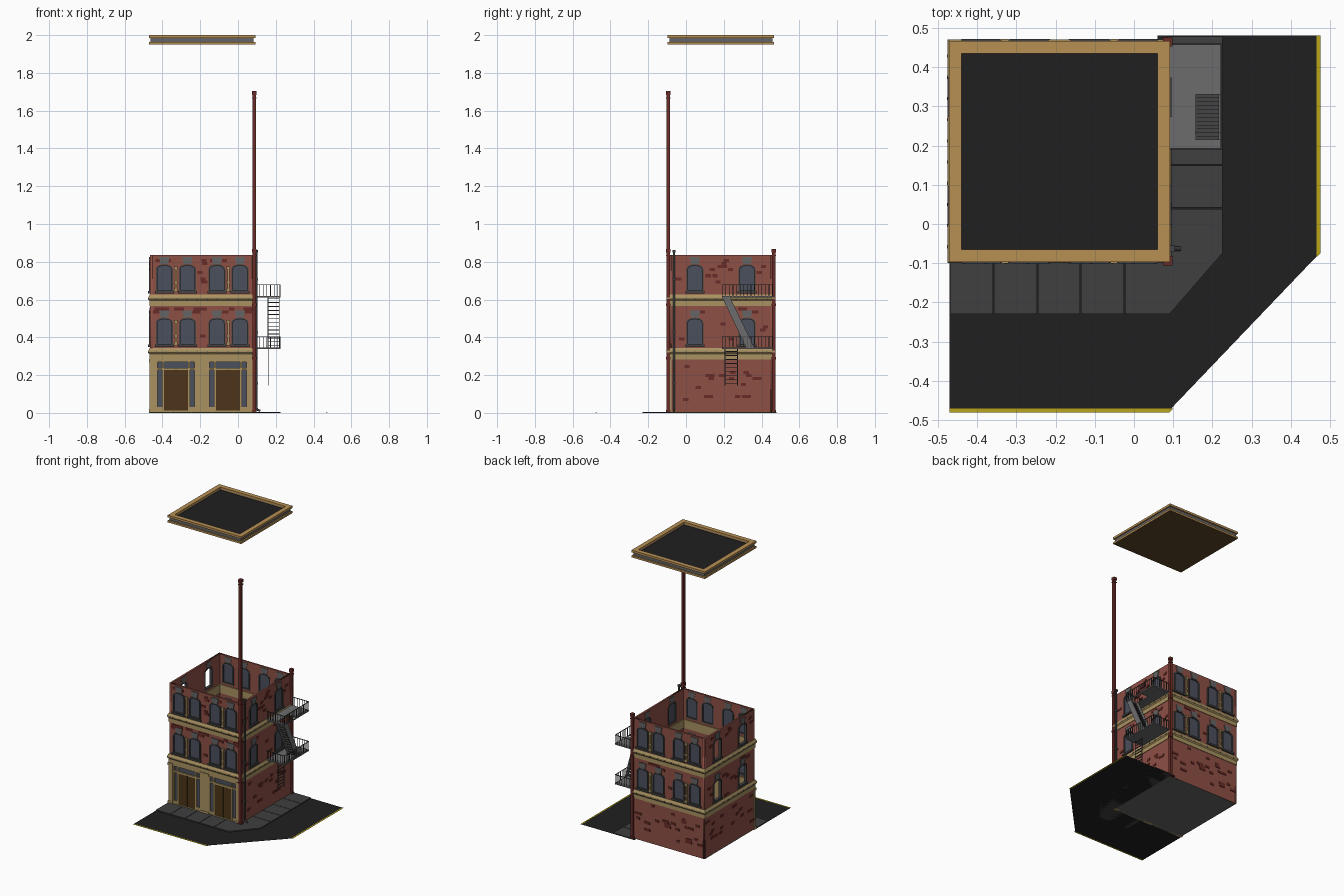
import bpy, bmesh, math, random
from mathutils import Matrix, Vector

if "Cube" in bpy.data.objects:
    bpy.data.objects.remove(bpy.data.objects["Cube"])

random.seed(4)
COL = dict(brick=(.27, .08, .06), red=(.14, .025, .02), tan=(.40, .29, .12), gold=(.48, .28, .09),
           glass=(.07, .08, .11), door=(.075, .035, .01), dark=(.014, .014, .014), walk=(.05, .05, .05),
           iron=(.06, .06, .06), steel=(.15, .15, .15), stone=(.13, .13, .13), yellow=(.5, .38, .01),
           under=(.11, .06, .02))
mats, parts = {}, {}
I = Matrix.Identity(4)
CX, CY, H = -.19, .185, .275          # building centre and half width


def mat(c):
    if c not in mats:
        mats[c] = bpy.data.materials.new(c)
        mats[c].diffuse_color = (*COL[c], 1)
    return mats[c]


def part(name, c):
    if name not in parts:
        parts[name] = (bmesh.new(), c)
    return parts[name][0]


def box(name, c, x0, x1, y0, y1, z0, z1, M=I):
    T = M @ Matrix.Translation(((x0+x1)/2, (y0+y1)/2, (z0+z1)/2)) @ Matrix.Diagonal((x1-x0, y1-y0, z1-z0, 1))
    bmesh.ops.create_cube(part(name, c), size=1, matrix=T)


def loft(name, c, loops, M=I, closed=False, caps=True):
    # joins successive loops of points with quads
    bm = part(name, c)
    L = [[bm.verts.new(M @ Vector(p)) for p in l] for l in loops]
    n = len(L[0])
    for k in range(len(L) if closed else len(L)-1):
        a, b = L[k], L[(k+1) % len(L)]
        for i in range(n):
            bm.faces.new((a[i], a[(i+1) % n], b[(i+1) % n], b[i]))
    if caps and not closed:
        bm.faces.new(L[0])
        bm.faces.new(L[-1])


def ring(name, c, prof):
    # square moulding around the building, profile of (half width, z)
    loft(name, c, [[(CX+s*h, CY+t*h, z) for s, t in ((-1, -1), (1, -1), (1, 1), (-1, 1))] for h, z in prof], closed=True)


def slab(name, c, pts, z0, z1):
    loft(name, c, [[(x, y, z) for x, y in pts] for z in (z0, z1)])


def arch(u, z, inset=0):
    # outline of a window with a shallow arched head
    w, b, s, t = .045-inset, z+inset, z+.118, z+.147-inset
    pts = [(u-w, b), (u+w, b)]
    return pts + [(u+w*math.cos(a), s+(t-s)*math.sin(a)**.8) for a in [math.pi*i/8 for i in range(9)]]


def flat(pts, y):
    return [(x, y, z) for x, z in pts]


def wall(name, z0, holes, M):
    cu = bpy.data.curves.new(name, 'CURVE')
    cu.dimensions, cu.fill_mode, cu.extrude = '2D', 'BOTH', .006
    for pts in [[(-H, z0), (H, z0), (H, .835), (-H, .835)]] + holes:
        sp = cu.splines.new('POLY')
        sp.points.add(len(pts)-1)
        sp.use_cyclic_u = True
        for p, q in zip(sp.points, pts):
            p.co = (*q, 0, 1)
    tmp = bpy.data.objects.new(name, cu)
    me = bpy.data.meshes.new_from_object(tmp)
    bpy.data.objects.remove(tmp)
    me.transform(M @ Matrix.Translation((0, .006, 0)) @ Matrix.Rotation(math.pi/2, 4, 'X'))
    me.materials.clear()
    me.materials.append(mat('brick'))
    bpy.context.collection.objects.link(bpy.data.objects.new(name, me))


# Four walls with windows, sills, keystones, small columns and odd bricks
FLOORS = (.357, .640)
for side, ang in (('front', 0), ('right', 90), ('back', 180), ('left', -90)):
    M = Matrix.Translation((CX, CY, 0)) @ Matrix.Rotation(math.radians(ang), 4, 'Z') @ Matrix.Translation((0, -H, 0))
    wide = side in ('front', 'back')
    us = (-.2, -.078, .078, .2) if wide else (-.138, .138)
    wins = [(u, z) for u in us for z in FLOORS]
    low = .285 if side == 'front' else 0
    wall(side + '_wall', low, [arch(u, z, .003) for u, z in wins], M)
    for u, z in wins:
        o, i = arch(u, z), arch(u, z, .008)
        loft(side+'_window_frames', 'iron', [flat(o, -.006), flat(i, -.006), flat(i, .014), flat(o, .014)], M, True)
        if side != 'left':
            loft(side+'_window_glass', 'glass', [flat(i, .003), flat(i, .006)], M)
        box(side+'_window_sills', 'iron', u-.05, u+.05, -.011, .012, z-.008, z+.004, M)
        key = [(u-.02, z+.147), (u+.02, z+.147), (u+.028, z+.185), (u-.028, z+.185)]
        loft(side+'_keystones', 'stone', [flat(key, -.006), flat(key, .014)], M)
    if wide:
        for u in (-.139, .139):
            for z in FLOORS:
                box(side+'_columns', 'tan', u-.005, u+.005, -.009, 0, z, z+.135, M)
                for a, b in ((0, .018), (.045, .055), (.118, .135)):
                    box(side+'_columns', 'tan', u-.009, u+.009, -.011, 0, z+a, z+b, M)
    placed = 0
    while placed < 34:
        w, u, z = random.choice((.014, .014, .024)), random.uniform(-.25, .25), .016*random.randint(1, 50)+.006
        clash = any(abs(u-a) < .048+w and -.03 < z-b < .165 for a, b in wins)
        if clash or z < low+.06 or .265 < z < .35 or .55 < z < .635:
            continue
        box(side+'_accent_bricks', 'red', u-w, u+w, -.004, .001, z-.008, z+.008, M)
        placed += 1
    # studs on the floor bands
    for z in (.322, .605):
        for k in range(10):
            u = -.243+k*.054
            box('band_studs', 'stone', u-.004, u+.004, -.012, 0, z-.004, z+.004, M)

# Floor bands
for z in (.283, .566):
    ring('floor_band', 'tan', [(H-.018, z), (H+.004, z), (H+.004, z+.028), (H+.010, z+.036), (H+.010, z+.046),
                               (H+.003, z+.060), (H-.018, z+.060)])

# Shop front
for a, b in ((-.278, -.245), (-.03, .03), (.245, .278)):
    box('shop_pilasters', 'tan', a, b, -.006, .014, 0, .285, M0 := Matrix.Translation((CX, CY-H, 0)))
    box('shop_pilasters', 'tan', a-.003, b+.003, -.009, .014, 0, .02, M0)
    box('shop_pilasters', 'tan', a-.003, b+.003, -.009, .014, .268, .285, M0)
for c in (-.1375, .1375):
    box('shop_glass', 'glass', c-.108, c+.108, .004, .008, .01, .28, M0)
    box('shop_doors', 'door', c-.064, c+.064, -.001, .004, .012, .23, M0)
    box('shop_door_stile', 'door', c-.003, c+.003, -.004, .004, .012, .23, M0)
    for z0, z1 in ((0, .012), (.226, .238), (.270, .286)):
        box('shop_frames', 'tan', c-.108, c+.108, -.004, .01, z0, z1, M0)
    for s in (-1, 1):
        for d in (.069, .103):
            box('shop_frames', 'tan', c+s*d-.005, c+s*d+.005, -.004, .01, 0, .275, M0)
        box('shop_frames', 'tan', c+s*.086-.016, c+s*.086+.016, -.002, .01, .01, .03, M0)
box('ground_floor', 'stone', CX-H, CX+H, CY-H, CY+H, 0, .006)

# Corner pilasters, the front one with a second length stacked above
for y, z in ((-.094, 0), (-.094, .835), (.464, 0)):
    x = .086
    box('corner_pilasters', 'red', x-.009, x+.009, y-.009, y+.009, z, z+.85)
    for a, b in ((0, .015), (.283, .297), (.566, .58), (.83, .836), (.848, .868)):
        if z == 0 or a > .8:
            box('corner_pilasters', 'red', x-.012, x+.012, y-.012, y+.012, z+a, z+b)

# Floating roof with cornice
for z0, z1 in ((1.95, 1.963), (1.985, 2.0)):
    ring('roof_cornice', 'gold', [(.25, z0), (.282, z0), (.282, z1), (.25, z1)])
ring('roof_frieze', 'stone', [(.251, 1.963), (.273, 1.963), (.273, 1.985), (.251, 1.985)])
box('roof_underside', 'under', CX-.279, CX+.279, CY-.279, CY+.279, 1.9495, 1.954)
box('roof_deck', 'dark', CX-.254, CX+.254, CY-.254, CY+.254, 1.955, 1.98)

# Road, kerb lines and pavement slabs
bm = part('road', 'dark')
bm.faces.new([bm.verts.new((x, y, 0)) for x, y in ((-.47, -.47), (.095, -.47), (.465, -.083), (.465, .48), (.06, .48),
                                                  (.06, -.1), (-.47, -.1))])
slab('road_lines', 'yellow', [(-.47, -.48), (.09, -.48), (.1, -.47), (-.47, -.47)], 0, .001)
slab('road_lines', 'yellow', [(.465, -.085), (.475, -.075), (.475, .48), (.465, .48)], 0, .001)
g = .0015
xs = (-.47, -.358, -.246, -.136, -.024)
for a, b in zip(xs, xs[1:]):
    slab('pavement', 'walk', [(a+g, -.23), (b-g, -.23), (b-g, -.09), (a+g, -.09)], 0, .006)
slab('pavement', 'walk', [(-.024+g, -.23), (.09, -.23), (.225, -.075), (.225, .04-g), (.085, .04-g), (.085, -.09),
                          (-.024+g, -.09)], 0, .006)
ys = (.04, .15, .26, .37, .48)
for a, b in zip(ys, ys[1:]):
    slab('pavement', 'walk', [(.085, a+g), (.225, a+g), (.225, b-g), (.085, b-g)], 0, .006)

# Drain pipe
cu = bpy.data.curves.new('drain_pipe', 'CURVE')
cu.dimensions, cu.bevel_depth, cu.bevel_resolution, cu.use_fill_caps = '3D', .006, 2, True
path = [(.097, -.063, .86), (.097, -.063, .03), (.101, -.063, .018), (.118, -.063, .01)]
sp = cu.splines.new('POLY')
sp.points.add(len(path)-1)
for p, q in zip(sp.points, path):
    p.co = (*q, 1)
cu.materials.append(mat('iron'))
bpy.context.collection.objects.link(bpy.data.objects.new('drain_pipe', cu))
for z in (.15, .42, .70, .85):
    box('pipe_brackets', 'iron', .085, .105, -.071, -.055, z, z+.012)

# Fire escape platforms, the upper one with a stair opening
X0, X1, Y0, Y1 = .086, .224, .19, .46
box('lower_platform', 'steel', X0, X1, Y0, Y1, .337, .345)
for a, b, c, d in ((X0, .157, Y0, Y1), (.157, X1, .33, Y1), (.157, X1, Y0, .215), (.22, X1, .215, .33)):
    box('upper_platform', 'steel', a, b, c, d, .612, .620)

# Railings
t = .0017
for z in (.345, .62):
    for h in (.03, .06):
        if h > .05:
            box('railings', 'iron', X1-2*t, X1, Y0, Y1, z+h-.004, z+h)
            for y in (Y0, Y1-2*t):
                box('railings', 'iron', X0, X1, y, y+2*t, z+h-.004, z+h)
    for k in range(15):
        y = Y0+t+k*(Y1-Y0-2*t)/14
        box('railings', 'iron', X1-2*t, X1, y-t, y+t, z, z+.06)
    for k in range(7):
        x = X0+.01+k*.019
        for y in (Y0, Y1-2*t):
            box('railings', 'iron', x-t, x+t, y, y+2*t, z, z+.06)

# Stair and drop ladder
for x in (.157, .216):
    side = [(.19, .615), (.232, .615), (.362, .345), (.318, .345)]
    loft('stair_stringers', 'steel', [[(x+d, y, z) for y, z in side] for d in (0, .004)])
for k in range(13):
    f = (k+.5)/13
    y, z = .34-f*.129, .345+f*.27
    box('stair_treads', 'iron', .159, .218, y-.011, y+.007, z-.002, z+.002)
for y in (.207, .272):
    box('ladder', 'iron', .161, .165, y-.002, y+.002, .145, .345)
for k in range(9):
    box('ladder', 'iron', .161, .165, .207, .272, .155+k*.021, .159+k*.021)

# Turn every collected part into an object
for name, (bm, c) in parts.items():
    bmesh.ops.recalc_face_normals(bm, faces=bm.faces)
    if name == 'road' and bm.faces[:][0].normal.z < 0:
        bmesh.ops.reverse_faces(bm, faces=bm.faces)
    me = bpy.data.meshes.new(name)
    bm.to_mesh(me)
    bm.free()
    me.materials.append(mat(c))
    bpy.context.collection.objects.link(bpy.data.objects.new(name, me))

for m in bpy.data.materials:
    if m.users and not m.is_grease_pencil:
        m.use_nodes = True
        m.node_tree.nodes["Principled BSDF"].inputs["Base Color"].default_value = m.diffuse_color
